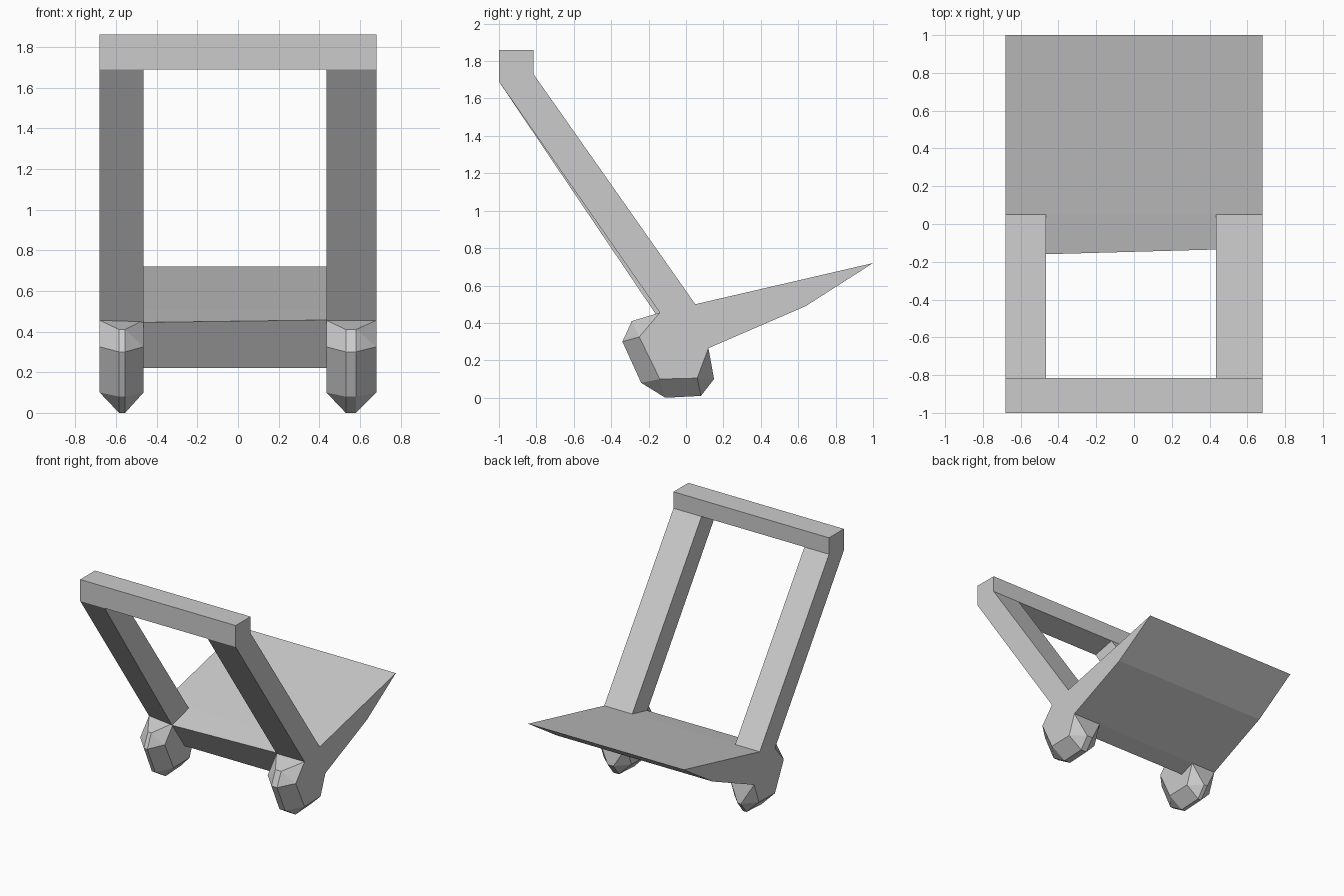
import bpy, bmesh

if "Cube" in bpy.data.objects:
    bpy.data.objects.remove(bpy.data.objects["Cube"])

grey = bpy.data.materials.new("plain grey")
grey.diffuse_color = (0.6, 0.6, 0.6, 1)
grey.use_nodes = True
grey.node_tree.nodes["Principled BSDF"].inputs["Base Color"].default_value = grey.diffuse_color


def finish(name, bm):
    bmesh.ops.recalc_face_normals(bm, faces=bm.faces)
    me = bpy.data.meshes.new(name)
    bm.to_mesh(me)
    bm.free()
    me.materials.append(grey)
    ob = bpy.data.objects.new(name, me)
    bpy.context.collection.objects.link(ob)


def loft(name, x0, profile0, x1, profile1=None):
    """Solid between two side profiles of (y, z) points."""
    bm = bmesh.new()
    a = [bm.verts.new((x0, y, z)) for y, z in profile0]
    b = [bm.verts.new((x1, y, z)) for y, z in (profile1 or profile0)]
    bm.faces.new(a)
    bm.faces.new(b[::-1])
    for i in range(len(a)):
        j = (i + 1) % len(a)
        bm.faces.new((a[i], b[i], b[j], a[j]))
    finish(name, bm)


def hull(name, rings):
    """Faceted solid around several (x, profile) rings."""
    bm = bmesh.new()
    for x, profile in rings:
        for y, z in profile:
            bm.verts.new((x, y, z))
    res = bmesh.ops.convex_hull(bm, input=bm.verts)
    loose = {g for g in res["geom_interior"] + res["geom_unused"]
             if isinstance(g, bmesh.types.BMVert)}
    bmesh.ops.delete(bm, geom=list(loose), context='VERTS')
    bmesh.ops.dissolve_limit(bm, angle_limit=0.05, verts=bm.verts, edges=bm.edges)
    finish(name, bm)


# Handle bar across the top
loft("handle_bar", -0.68, [(-1, 1.69), (-1, 1.86), (-0.815, 1.86), (-0.815, 1.73)], 0.68)

# Sloping side arms; the left one is slightly deeper on its inner side
arm = [(-1, 1.69), (-0.815, 1.73), (0.05, 0.5), (-0.14, 0.455)]
arm_deep = arm[:3] + [(-0.16, 0.445)]
loft("left_arm", -0.68, arm, -0.465, arm_deep)
loft("right_arm", 0.435, arm, 0.68)

# Load plate, with a cross block between the wheels
loft("load_plate", -0.68, [(0.05, 0.5), (1, 0.72), (0.64, 0.49), (0.12, 0.265)], 0.68)
loft("cross_block", -0.465, [(-0.16, 0.445), (0.05, 0.5), (0.12, 0.265), (0, 0.22)],
     0.435, [(-0.135, 0.457), (0.05, 0.5), (0.12, 0.265), (0, 0.22)])

# Faceted wheels with a narrow flat tread
side = [(-0.14, 0.455), (-0.25, 0.325), (-0.14, 0.10), (0.06, 0.105), (0.12, 0.265), (0.05, 0.5)]
tread = [(-0.29, 0.41), (-0.34, 0.30), (-0.24, 0.08), (-0.11, 0), (0.08, 0.01), (0.15, 0.10)]
for name, xs in (("left_wheel", (-0.68, -0.585, -0.555, -0.465)),
                 ("right_wheel", (0.435, 0.53, 0.58, 0.68))):
    hull(name, [(xs[0], side), (xs[1], tread), (xs[2], tread), (xs[3], side)])
